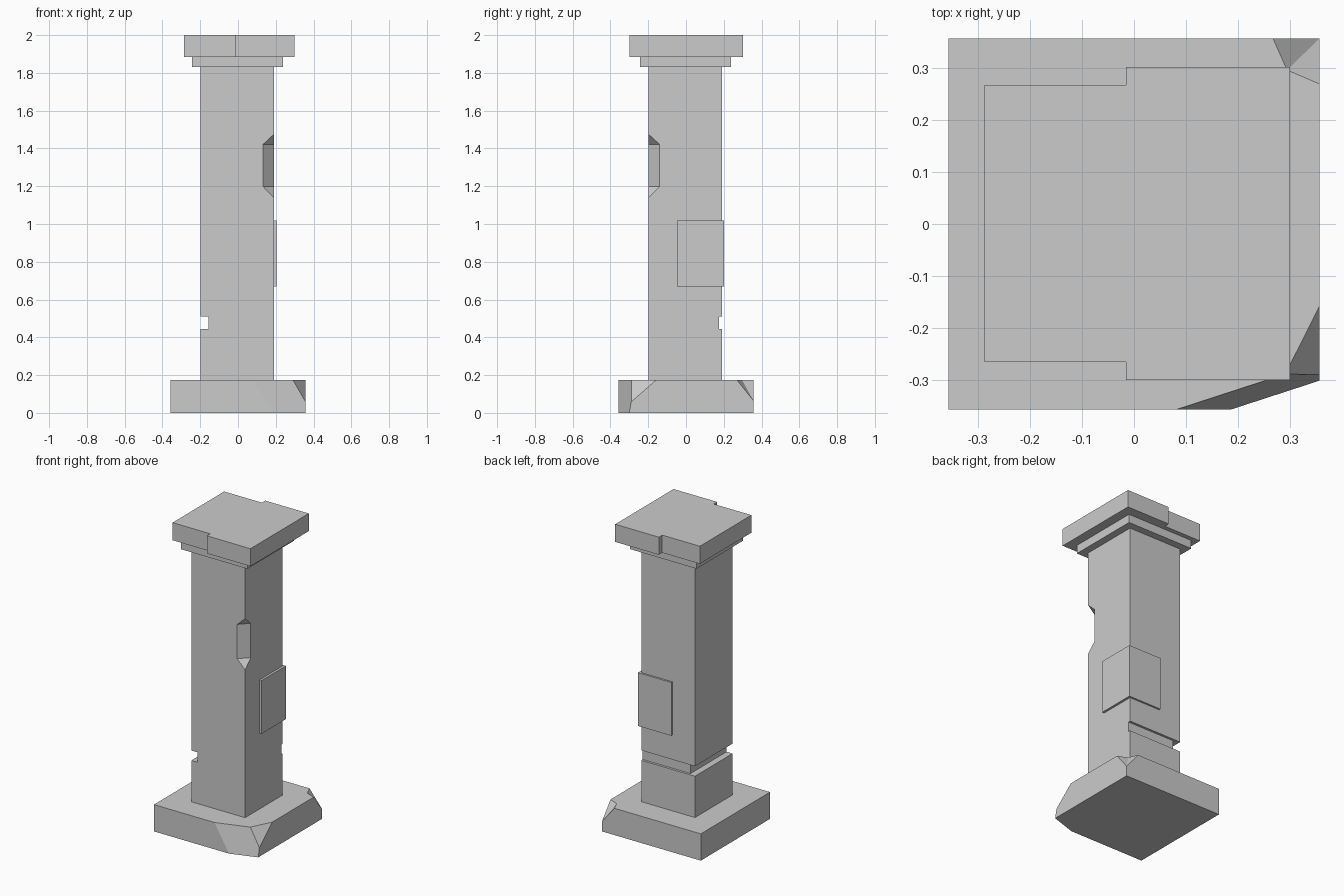
import bpy, bmesh
from mathutils import Vector

if "Cube" in bpy.data.objects:
    bpy.data.objects.remove(bpy.data.objects["Cube"])


def finish(bm, name):
    bmesh.ops.recalc_face_normals(bm, faces=bm.faces[:])
    me = bpy.data.meshes.new(name)
    bm.to_mesh(me)
    bm.free()
    ob = bpy.data.objects.new(name, me)
    bpy.context.collection.objects.link(ob)
    return ob


def box_bm(lo, hi):
    lo, hi = Vector(lo), Vector(hi)
    bm = bmesh.new()
    bmesh.ops.create_cube(bm, size=1)
    for v in bm.verts:
        v.co = (lo + hi) / 2 + v.co * (hi - lo)
    return bm


def box(name, lo, hi):
    return finish(box_bm(lo, hi), name)


def prism(name, outline, z0, z1):
    bm = bmesh.new()
    f = bm.faces.new([bm.verts.new((x, y, z0)) for x, y in outline])
    r = bmesh.ops.extrude_face_region(bm, geom=[f])
    for v in r["geom"]:
        if isinstance(v, bmesh.types.BMVert):
            v.co.z = z1
    return finish(bm, name)


def hull(name, points):
    bm = bmesh.new()
    for p in points:
        bm.verts.new(p)
    bmesh.ops.convex_hull(bm, input=bm.verts[:])
    bmesh.ops.dissolve_limit(bm, angle_limit=0.01, verts=bm.verts[:], edges=bm.edges[:])
    return finish(bm, name)


def cut(ob, cutter):
    cutter.hide_render = True
    m = ob.modifiers.new("cut", 'BOOLEAN')
    m.operation, m.solver, m.object = 'DIFFERENCE', 'EXACT', cutter
    bpy.context.view_layer.objects.active = ob
    bpy.ops.object.modifier_apply(modifier=m.name)
    bpy.data.objects.remove(cutter)


def slice_off(bm, p, q, r, outside):
    """Remove everything on the outside point's side of the plane p, q, r."""
    p, q, r = Vector(p), Vector(q), Vector(r)
    n = (q - p).cross(r - p).normalized()
    if n.dot(Vector(outside) - p) < 0:
        n = -n
    res = bmesh.ops.bisect_plane(bm, geom=bm.verts[:] + bm.edges[:] + bm.faces[:],
                                 plane_co=p, plane_no=n, clear_outer=True)
    edges = [e for e in res["geom_cut"] if isinstance(e, bmesh.types.BMEdge)]
    bmesh.ops.contextual_create(bm, geom=edges)


# Plinth with a broken front right corner
H, T = 0.357, 0.175
bm = box_bm((-H, -H, 0), (H, H, T))
slice_off(bm, (0.08, -H, T), (0.255, -0.30, T), (0.185, -H, 0), (H, -H, T))
slice_off(bm, (H, -0.157, T), (0.30, -0.27, T), (H, -0.288, 0.06), (H, -H, T))
plinth = finish(bm, "plinth")

# Small dent in the plinth's back right corner
a, b = Vector((0.267, H, T)), Vector((0.294, 0.296, T))
c, d = Vector((H, 0.269, T)), Vector((H, H, 0.065))
pts = []
for t in (-0.5, 1.5):
    s = b + t * (d - b)
    pts += [s, s + 5 * (a - b), s + 5 * (c - b)]
cut(plinth, hull("dent_cutter", pts))

# Shaft with a groove on the left and back
L, R = -0.198, 0.19
shaft = box("shaft", (L, L, T), (R, R, 1.83))
cut(shaft, box("left_groove_cutter", (-0.3, -0.3, 0.445), (-0.155, 0.3, 0.51)))
cut(shaft, box("back_groove_cutter", (-0.3, 0.175, 0.445), (0.3, 0.3, 0.51)))

# Chip on the shaft's front right edge
A, B, C = Vector((0.133, L)), Vector((R, -0.14)), Vector((R, L))
M = (A + B) / 2
A, B, C = (M + 2 * (p - M) for p in (A, B, C))
cut(shaft, hull("chip_cutter", [(*A, 1.198), (*B, 1.198), (*C, 1.082),
                                (*A, 1.422), (*B, 1.422), (*C, 1.528)]))

# Repair plate wrapped round the back right edge
box("corner_plate", (-0.035, -0.048, 0.67), (0.205, 0.202, 1.018))

# Capital: lower tier and stepped top slab
box("capital_tier", (-0.243, -0.243, 1.83), (0.238, 0.238, 1.885))
prism("capital_slab", [(-0.287, -0.265), (-0.015, -0.265), (-0.015, -0.30), (0.30, -0.30),
                       (0.30, 0.302), (-0.015, 0.302), (-0.015, 0.267), (-0.287, 0.267)],
      1.885, 2.0)
